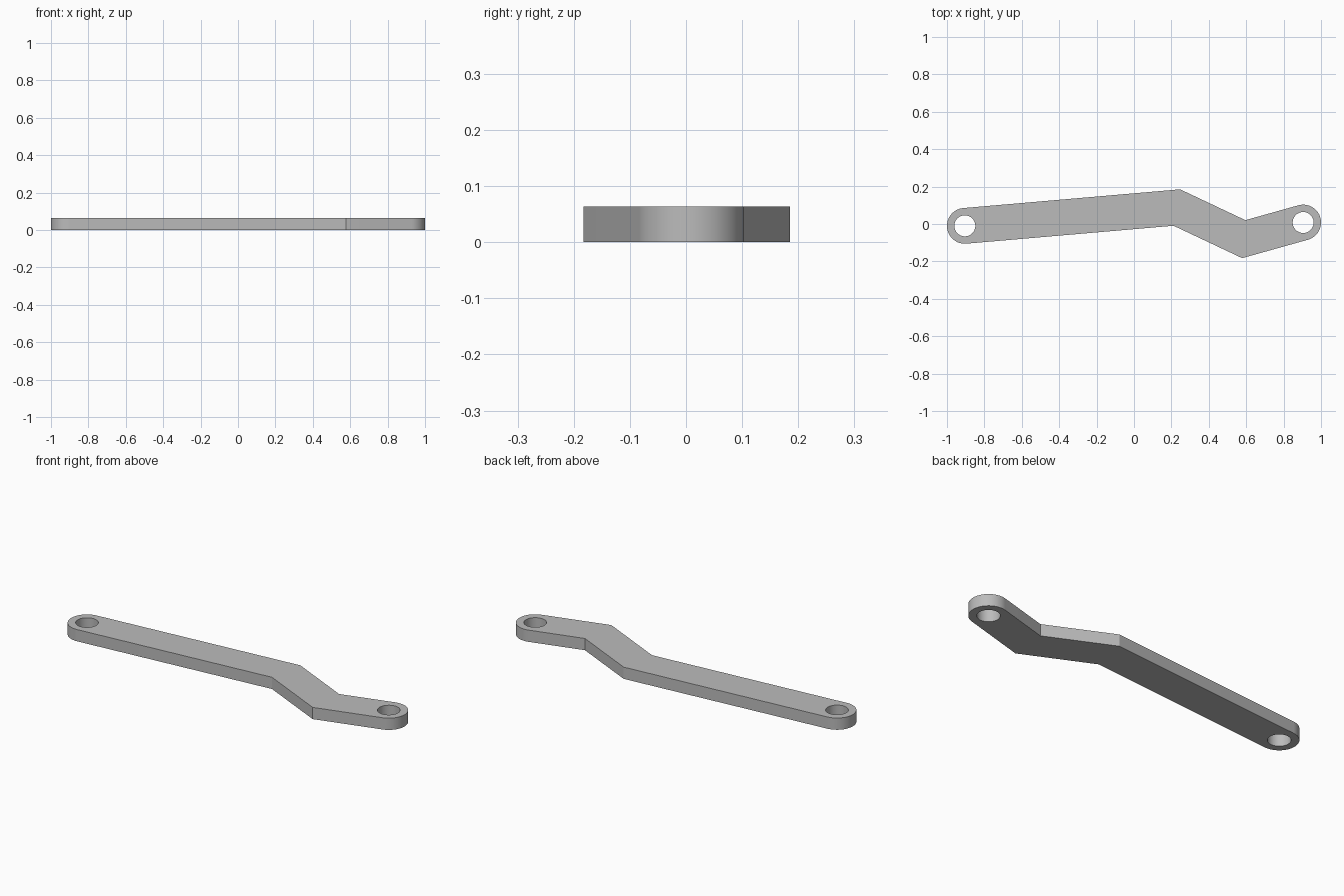
import bpy
import bmesh
from math import pi, cos, sin, radians
from mathutils import Vector

old = bpy.data.objects.get("Cube")
if old:
    bpy.data.objects.remove(old, do_unlink=True)

HALF_WIDTH = 0.0955
HOLE_RADIUS = 0.056
THICKNESS = 0.064
SEGMENTS = 32
# Centreline of the bent link, from pivot to pivot
PATH = [Vector(p) for p in ((-0.9045, -0.01), (0.229, 0.088), (0.587, -0.081), (0.9045, 0.008))]


def arc(center, radius, start, sweep, steps):
    return [center + radius * Vector((cos(start + sweep * i / steps), sin(start + sweep * i / steps)))
            for i in range(steps + 1)]


def side_normal(a, b):
    d = (b - a).normalized()
    return Vector((-d.y, d.x))


def miter(i):
    n1, n2 = side_normal(PATH[i - 1], PATH[i]), side_normal(PATH[i], PATH[i + 1])
    return (n1 + n2) * HALF_WIDTH / (1 + n1.dot(n2))


# Outline: rounded left end, lower bends, rounded right end, upper bends
n_first = side_normal(PATH[0], PATH[1])
n_last = side_normal(PATH[2], PATH[3])
outline = arc(PATH[0], HALF_WIDTH, Vector((1, 0)).angle(n_first), pi, SEGMENTS)
outline += [PATH[i] - miter(i) for i in (1, 2)]
outline += arc(PATH[3], HALF_WIDTH, Vector((1, 0)).angle(n_last) - pi, pi, SEGMENTS)
outline += [PATH[i] + miter(i) for i in (2, 1)]
holes = [arc(p, HOLE_RADIUS, 0, 2 * pi, SEGMENTS * 2)[:-1] for p in (PATH[0], PATH[3])]

# Flat plate with two pivot holes, extruded to thickness
bm = bmesh.new()
edges = []
for loop in [outline] + holes:
    verts = [bm.verts.new((p.x, p.y, 0)) for p in loop]
    edges += [bm.edges.new((v, verts[(i + 1) % len(verts)])) for i, v in enumerate(verts)]
bmesh.ops.triangle_fill(bm, use_beauty=True, use_dissolve=False, edges=edges, normal=(0, 0, 1))
result = bmesh.ops.extrude_face_region(bm, geom=bm.faces[:], use_keep_orig=True)
top = [g for g in result["geom"] if isinstance(g, bmesh.types.BMVert)]
bmesh.ops.translate(bm, verts=top, vec=(0, 0, THICKNESS))
bmesh.ops.recalc_face_normals(bm, faces=bm.faces[:])
mesh = bpy.data.meshes.new("link_arm")
bm.to_mesh(mesh)
bm.free()

link = bpy.data.objects.new("link_arm", mesh)
bpy.context.collection.objects.link(link)

# Plain grey finish
grey = bpy.data.materials.new("grey_metal")
grey.use_nodes = True
color = (0.5, 0.5, 0.5, 1)
grey.diffuse_color = color
grey.node_tree.nodes["Principled BSDF"].inputs["Base Color"].default_value = color
mesh.materials.append(grey)

# Smooth the round ends and holes, keep the rims and bends crisp
bpy.ops.object.select_all(action="DESELECT")
link.select_set(True)
bpy.context.view_layer.objects.active = link
bpy.ops.object.shade_smooth_by_angle(angle=radians(14))
